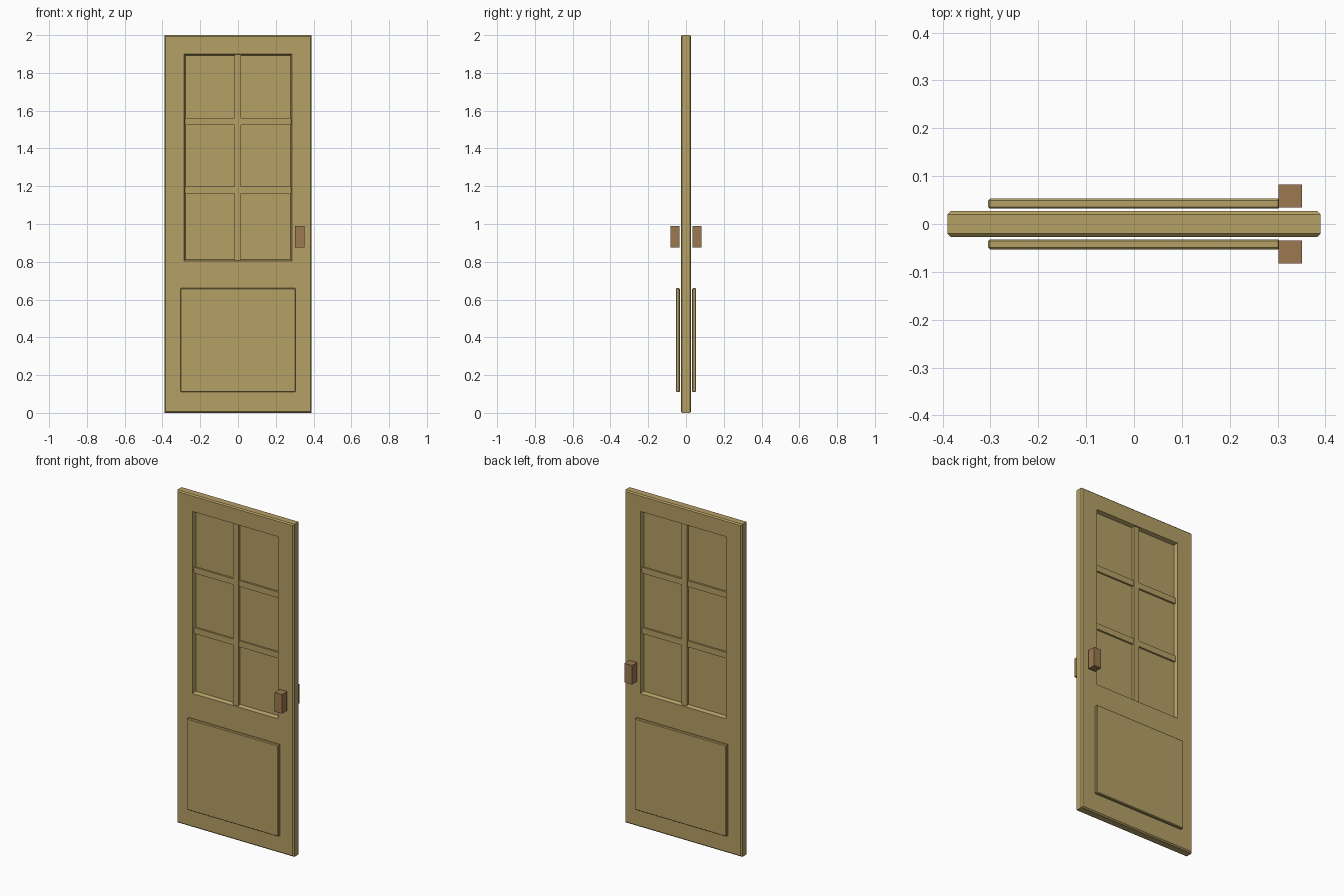
import bpy, bmesh

cube = bpy.data.objects.get("Cube")
if cube:
    bpy.data.objects.remove(cube, do_unlink=True)


def material(name, rgb):
    m = bpy.data.materials.new(name)
    m.use_nodes = True
    m.diffuse_color = (*rgb, 1)
    bsdf = next(n for n in m.node_tree.nodes if n.type == 'BSDF_PRINCIPLED')
    bsdf.inputs["Base Color"].default_value = (*rgb, 1)
    return m


TAN = material("tan_wood", (0.46, 0.35, 0.13))
BROWN = material("brown_handle", (0.33, 0.19, 0.08))


def finish(name, bm, mat):
    bmesh.ops.recalc_face_normals(bm, faces=bm.faces)
    me = bpy.data.meshes.new(name)
    bm.to_mesh(me)
    bm.free()
    me.materials.append(mat)
    ob = bpy.data.objects.new(name, me)
    bpy.context.collection.objects.link(ob)
    return ob


def box(name, x, y, z, mat, bevel=0):
    """Box between (low, high) limits on each axis, with optional chamfer."""
    bm = bmesh.new()
    bmesh.ops.create_cube(bm, size=1)
    for v in bm.verts:
        v.co = [lo + (c + 0.5) * (hi - lo) for c, (lo, hi) in zip(v.co, (x, y, z))]
    if bevel:
        bmesh.ops.bevel(bm, geom=bm.edges[:], offset=bevel, segments=1,
                        profile=0.5, affect='EDGES')
    return finish(name, bm, mat)


def swept_ring(name, loops, mat):
    """Closed ring through rectangles given as (half width, bottom, top, y)."""
    bm = bmesh.new()
    rings = [[bm.verts.new((x, y, z)) for x, z in ((-w, b), (w, b), (w, t), (-w, t))]
             for w, b, t, y in loops]
    for i, ring in enumerate(rings):
        prev = rings[i - 1]
        for k in range(4):
            n = (k + 1) % 4
            bm.faces.new((prev[k], prev[n], ring[n], ring[k]))
    return finish(name, bm, mat)


# Door slab with chamfered outer edges and a window opening with sloped reveals
W, H, T, C = 0.39, 2.0, 0.027, 0.007
WIN, LOW, HIGH, S = 0.285, 0.805, 1.9, 0.008
swept_ring("door_slab", [
    (WIN - S, LOW + S, HIGH - S, 0),
    (WIN, LOW, HIGH, -T),
    (W - C, C, H - C, -T),
    (W, 0, H, C - T),
    (W, 0, H, T - C),
    (W - C, C, H - C, T),
    (WIN, LOW, HIGH, T),
], TAN)

# Window pane and glazing bars
box("window_pane", (-WIN, WIN), (-0.004, 0.004), (LOW, HIGH), TAN)
box("vertical_bar", (-0.019, 0.017), (-0.02, 0.02), (LOW, HIGH), TAN)
for name, z in (("lower_bar", 1.18), ("upper_bar", 1.543)):
    box(name, (-WIN, WIN), (-0.015, 0.015), (z - 0.018, z + 0.018), TAN)

# Raised panel and handle on each side of the door
for name, s in (("front", -1), ("back", 1)):
    box(name + "_panel", (-0.305, 0.305), sorted((s * 0.032, s * 0.053)),
        (0.11, 0.66), TAN, 0.004)
    box(name + "_handle", (0.302, 0.351), sorted((s * 0.034, s * 0.083)),
        (0.875, 0.99), BROWN)
